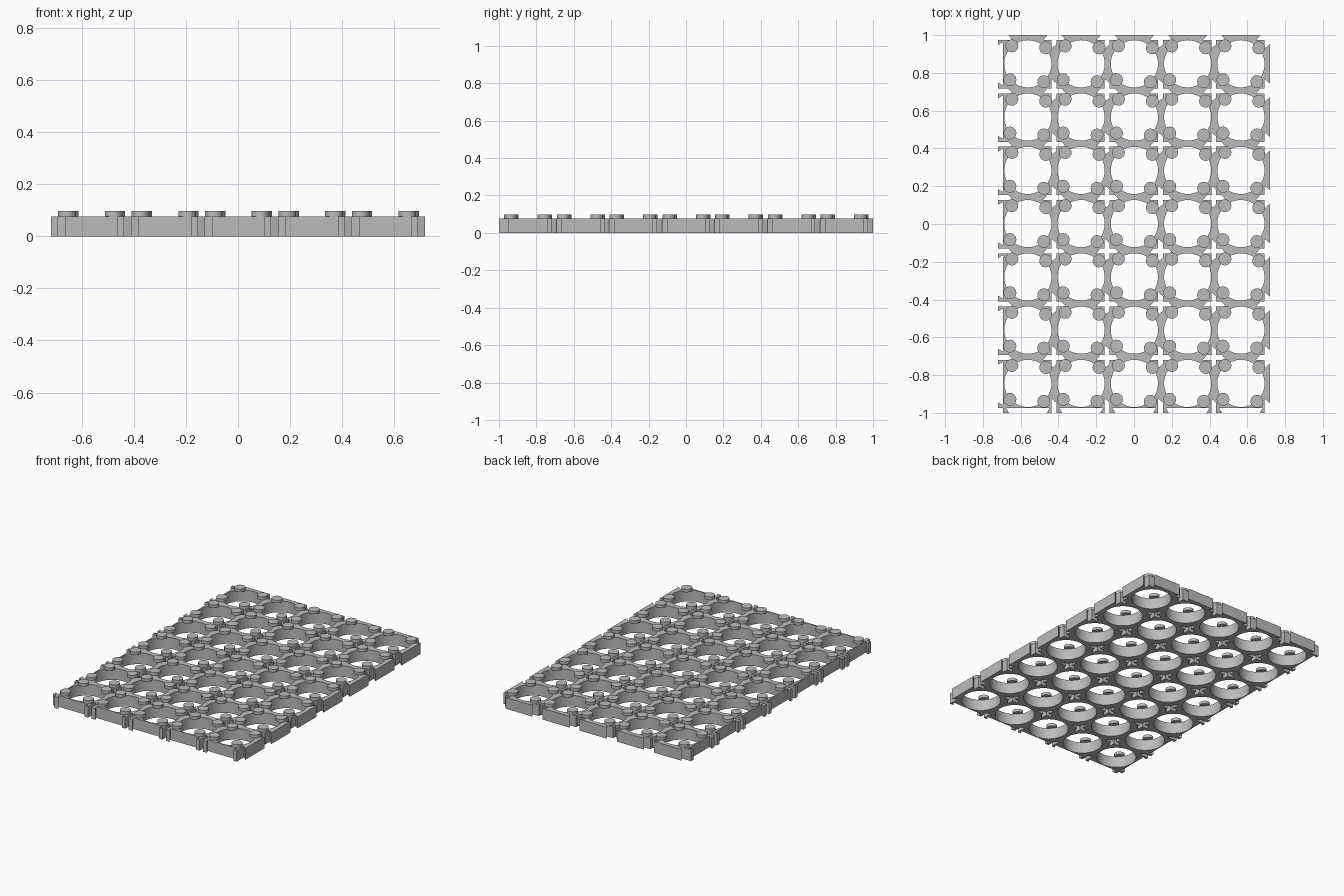
import bpy, bmesh
from math import cos, sin, pi, radians

cube = bpy.data.objects.get("Cube")
if cube:
    bpy.data.objects.remove(cube, do_unlink=True)

PITCH, COLS, ROWS = 0.282, 5, 7
HEIGHT, HOLE = 0.077, 0.125
LOW, HIGH, TIP = -0.131, 0.125, 0.153      # cell walls and joint tip
NECK, WIDE = 0.08, 0.104                   # joint half widths

grey = bpy.data.materials.new("plain grey")
grey.use_nodes = True
grey.diffuse_color = (0.5, 0.5, 0.5, 1)
grey.node_tree.nodes["Principled BSDF"].inputs["Base Color"].default_value = (0.5, 0.5, 0.5, 1)


def ring(radius, count, cx=0, cy=0):
    return [(cx + radius * cos(2 * pi * i / count), cy + radius * sin(2 * pi * i / count))
            for i in range(count)]


def prism(name, loops, z0, z1):
    """Extrude closed outlines, later loops inside the first being holes."""
    bm = bmesh.new()
    edges = []
    for loop in loops:
        verts = [bm.verts.new((x, y, z0)) for x, y in loop]
        edges += [bm.edges.new((v, verts[i - 1])) for i, v in enumerate(verts)]
    bmesh.ops.triangle_fill(bm, edges=edges, use_beauty=True, use_dissolve=False)
    top = bmesh.ops.extrude_face_region(bm, geom=bm.faces[:], use_keep_orig=True)
    for v in top["geom"]:
        if isinstance(v, bmesh.types.BMVert):
            v.co.z = z1
    bmesh.ops.recalc_face_normals(bm, faces=bm.faces[:])
    for f in bm.faces:
        f.smooth = True
    mesh = bpy.data.meshes.new(name)
    bm.to_mesh(mesh)
    bm.free()
    mesh.set_sharp_from_angle(angle=radians(30))
    mesh.materials.append(grey)
    return mesh


def place(name, mesh, x, y):
    obj = bpy.data.objects.new(name, mesh)
    obj.location = (x, y, 0)
    bpy.context.collection.objects.link(obj)


# Square cell with a round hole and flared joints on the right and back
right_joint = [(HIGH, -NECK), (TIP, -WIDE), (TIP, WIDE), (HIGH, NECK)]
back_joint = [(y, x) for x, y in reversed(right_joint)]
outline = [(LOW, LOW), (HIGH, LOW)] + right_joint + [(HIGH, HIGH)] + back_joint + [(LOW, HIGH)]
cell = prism("cell", [outline, ring(HOLE, 48)], 0, HEIGHT)

# Retaining disc that overhangs the hole
disc = prism("retaining_disc", [ring(0.034, 24)], HEIGHT, 0.097)

# Socket posts with slanted inner sides for the left and front borders
posts = []
for side, outer in ((-1, LOW), (1, HIGH)):
    lip = [(LOW, outer), (-0.157, outer), (-0.157, side * 0.1), (LOW, side * 0.115)]
    posts.append((prism("side_post", [lip], 0, HEIGHT),
                  prism("front_post", [[(y, x) for x, y in lip]], 0, HEIGHT)))

for col in range(COLS):
    for row in range(ROWS):
        x = (col - (COLS - 1) / 2) * PITCH + 0.002
        y = (row - (ROWS - 1) / 2) * PITCH + 0.002
        place("cell", cell, x, y)
        for k in range(4):
            a = radians(41.7 + 90 * k)
            place("retaining_disc", disc, x + 0.127 * cos(a), y + 0.127 * sin(a))
        for side_post, front_post in posts:
            if col == 0:
                place("side_post", side_post, x, y)
            if row == 0:
                place("front_post", front_post, x, y)
